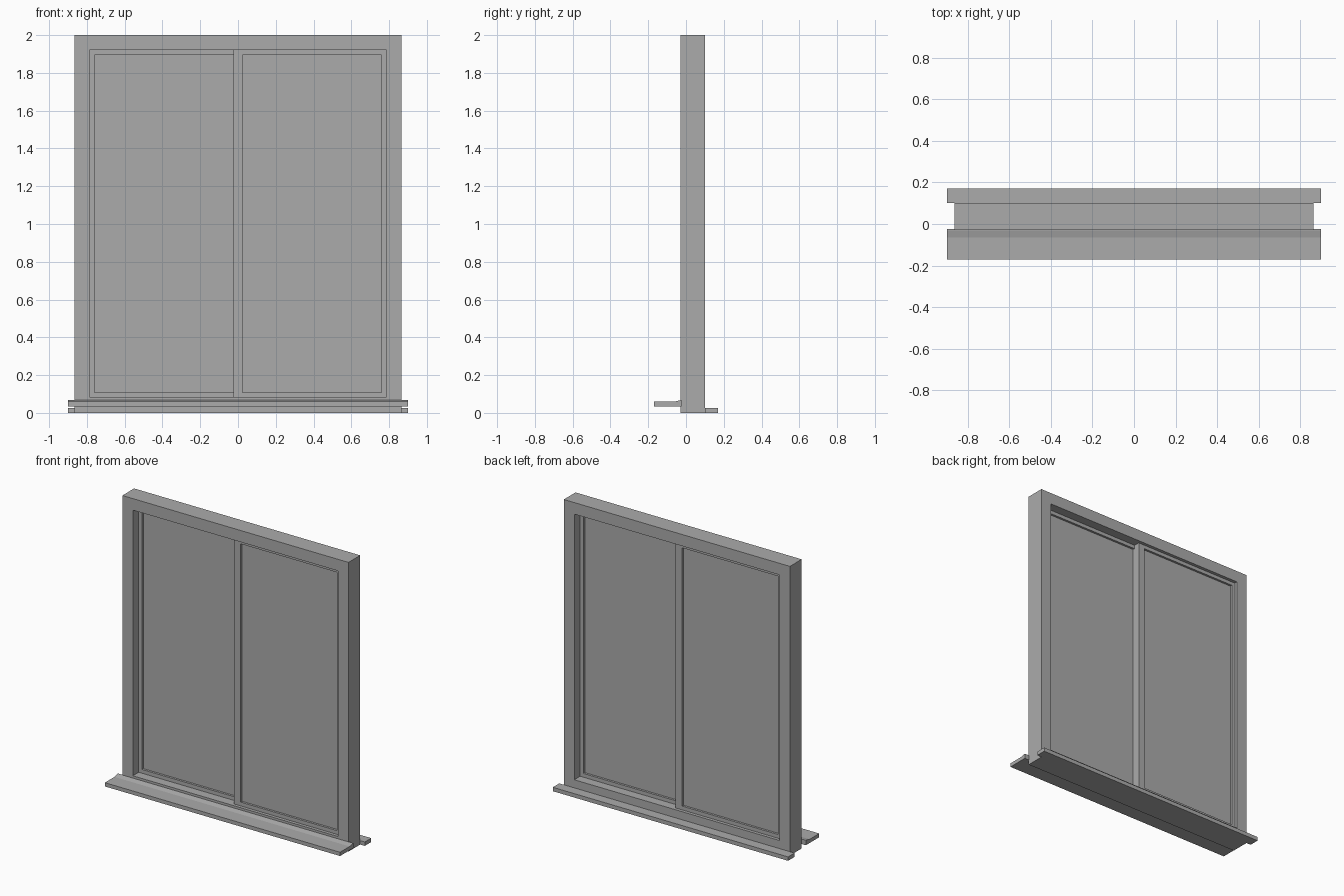
import bpy

# Remove the default cube
cube = bpy.data.objects.get("Cube")
if cube:
    bpy.data.objects.remove(cube, do_unlink=True)

grey = bpy.data.materials.new("window grey")
grey.use_nodes = True
shade = (0.41, 0.41, 0.41, 1)
grey.diffuse_color = shade
grey.node_tree.nodes["Principled BSDF"].inputs["Base Color"].default_value = shade


def add_mesh(name, verts, faces):
    mesh = bpy.data.meshes.new(name)
    mesh.from_pydata(verts, [], faces)
    mesh.materials.append(grey)
    obj = bpy.data.objects.new(name, mesh)
    bpy.context.collection.objects.link(obj)
    return obj


def extrude_profile(name, profile, half):
    """Run a (y, z) profile along x from -half to half."""
    n = len(profile)
    verts = [(x, y, z) for x in (-half, half) for y, z in profile]
    faces = [(i, i + n, (i + 1) % n + n, (i + 1) % n) for i in range(n)]
    faces += [tuple(range(n)), tuple(reversed(range(n, 2 * n)))]
    return add_mesh(name, verts, faces)


def ring(name, outer, inner, y0, y1):
    """Rectangular frame between two (x0, x1, z0, z1) outlines."""
    verts = []
    for y in (y0, y1):
        for x0, x1, z0, z1 in (outer, inner):
            verts += [(x0, y, z0), (x1, y, z0), (x1, y, z1), (x0, y, z1)]
    faces = []
    for i in range(4):
        j = (i + 1) % 4
        faces += [(i, j, j + 4, i + 4), (i + 8, i + 12, j + 12, j + 8),
                  (i, i + 8, j + 8, j), (i + 4, j + 4, j + 12, i + 12)]
    return add_mesh(name, verts, faces)


def pane(name, outline, y0, y1):
    x0, x1, z0, z1 = outline
    obj = extrude_profile(name, [(y0, z0), (y1, z0), (y1, z1), (y0, z1)], (x1 - x0) / 2)
    obj.location.x = (x0 + x1) / 2
    return obj


FRONT, BACK = -0.028, 0.1
MIDDLE = (FRONT + BACK) / 2
SASH_DEPTH, GLASS_INSET = 0.042, 0.015

# Outer frame
ring("outer_frame", (-0.865, 0.865, 0, 2), (-0.785, 0.785, 0.083, 1.92), FRONT, BACK)

# Two sliding sashes on separate tracks, meeting behind the centre stile
for label, y0, left, right in (("front", MIDDLE - SASH_DEPTH, -0.025, 0.785),
                               ("back", MIDDLE, -0.785, 0.025)):
    y1 = y0 + SASH_DEPTH
    edge_l = left + (0.05 if label == "front" else 0.025)
    edge_r = right - (0.025 if label == "front" else 0.05)
    opening = (edge_l, edge_r, 0.109, 1.895)
    ring(label + "_sash", (left, right, 0.083, 1.92), opening, y0, y1)
    pane(label + "_glass", opening, y0 + GLASS_INSET, y1 - GLASS_INSET)

# Sloped sill outside and flat board inside
extrude_profile("front_sill", [(-0.17, 0.033), (-0.025, 0.033), (-0.025, 0.067),
                               (-0.032, 0.067), (-0.065, 0.059), (-0.17, 0.059)], 0.9)
extrude_profile("back_board", [(0.1, 0), (0.17, 0), (0.17, 0.027), (0.1, 0.027)], 0.9)
